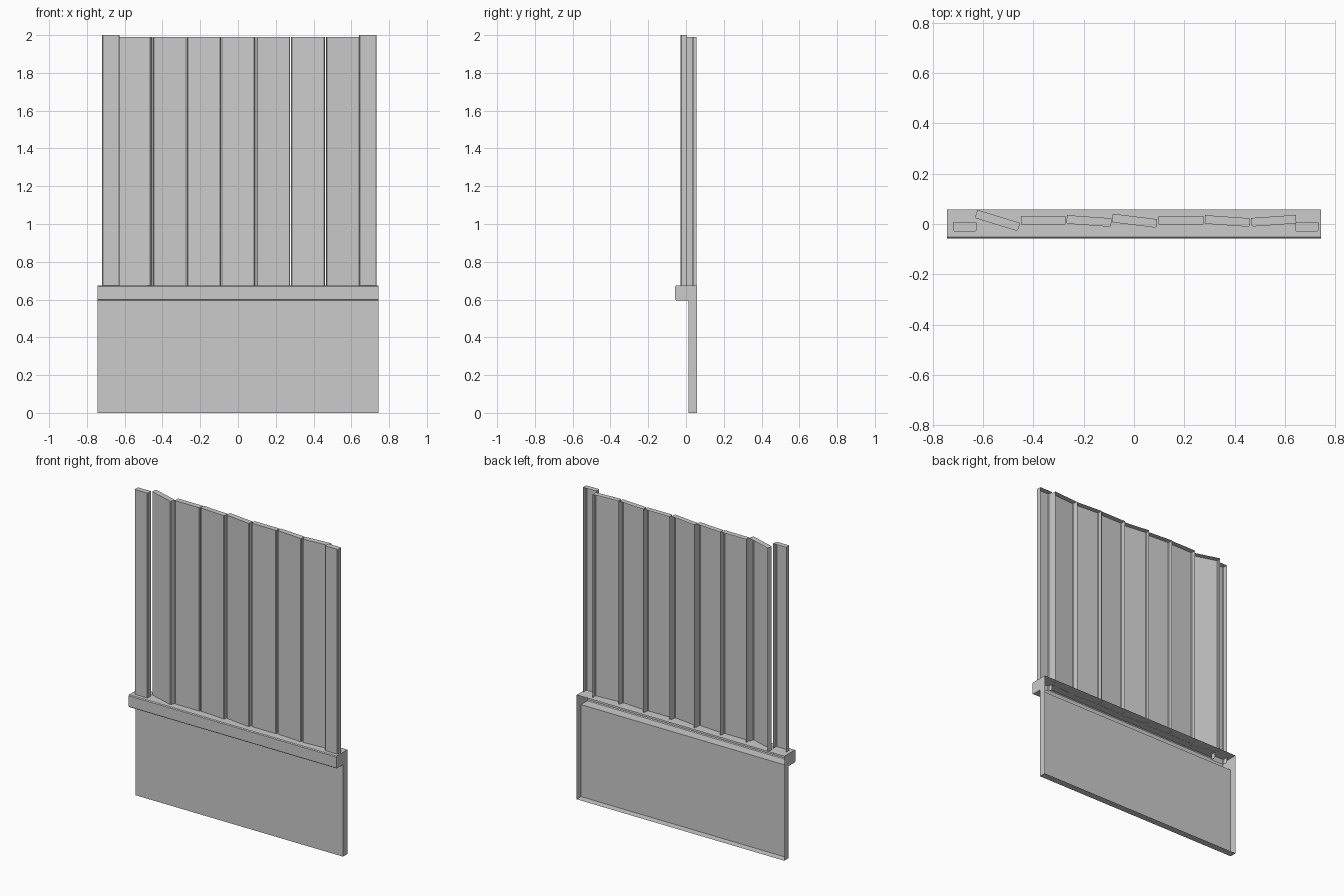
import bpy
from math import cos, sin, radians

if "Cube" in bpy.data.objects:
    bpy.data.objects.remove(bpy.data.objects["Cube"])


def extrude(name, profile, to3d, start, end, caps=(True, True), skip=()):
    """Extrude a 2D profile; optionally leave caps or single side faces open."""
    n = len(profile)
    verts = [to3d(p, start) for p in profile] + [to3d(p, end) for p in profile]
    faces = [(i, (i + 1) % n, n + (i + 1) % n, n + i)
             for i in range(n) if i not in skip]
    if caps[0]:
        faces.append(tuple(reversed(range(n))))
    if caps[1]:
        faces.append(tuple(range(n, 2 * n)))
    mesh = bpy.data.meshes.new(name)
    mesh.from_pydata(verts, [], faces)
    mesh.update()
    obj = bpy.data.objects.new(name, mesh)
    bpy.context.collection.objects.link(obj)
    return obj


def board(name, cx, cy, width, thick, angle, z0, z1, c=0.004):
    """Upright board shell: chamfered front edges, open back and bottom."""
    w, t = width / 2, thick / 2
    pts = [(-w + c, -t), (w - c, -t), (w, -t + c), (w, t), (-w, t), (-w, -t + c)]
    a = radians(angle)
    pts = [(cx + x * cos(a) - y * sin(a), cy + x * sin(a) + y * cos(a))
           for x, y in pts]
    return extrude(name, pts, lambda p, z: (p[0], p[1], z), z0, z1,
                   caps=(False, True), skip=(3,))


# Lower panel and projecting rail: one hollow shell, open at the back
B = 0.005
shell = [(0.057, 0), (0.057, 0.675), (-0.057 + B, 0.675), (-0.057, 0.675 - B),
         (-0.057, 0.595 + B), (-0.057 + B, 0.595), (0.012, 0.595), (0.012, 0)]
extrude("panel_and_rail", shell, lambda p, x: (x, p[0], p[1]),
        -0.743, 0.743, skip=(0,))

# End posts
board("left_post", -0.673, -0.012, 0.093, 0.034, 0, 0.64, 2.0)
board("right_post", 0.688, -0.012, 0.093, 0.034, 0, 0.64, 2.0)

# Loose slats: centre x, centre y, turn in degrees
slats = [(-0.543, 0.014, -17), (-0.361, 0.014, 0), (-0.179, 0.012, -4),
         (0.002, 0.013, -7), (0.187, 0.014, 0), (0.371, 0.012, -4),
         (0.556, 0.013, 4)]
for i, (x, y, turn) in enumerate(slats):
    board(f"slat_{i + 1}", x, y, 0.178, 0.034, turn, 0.674, 1.99)
